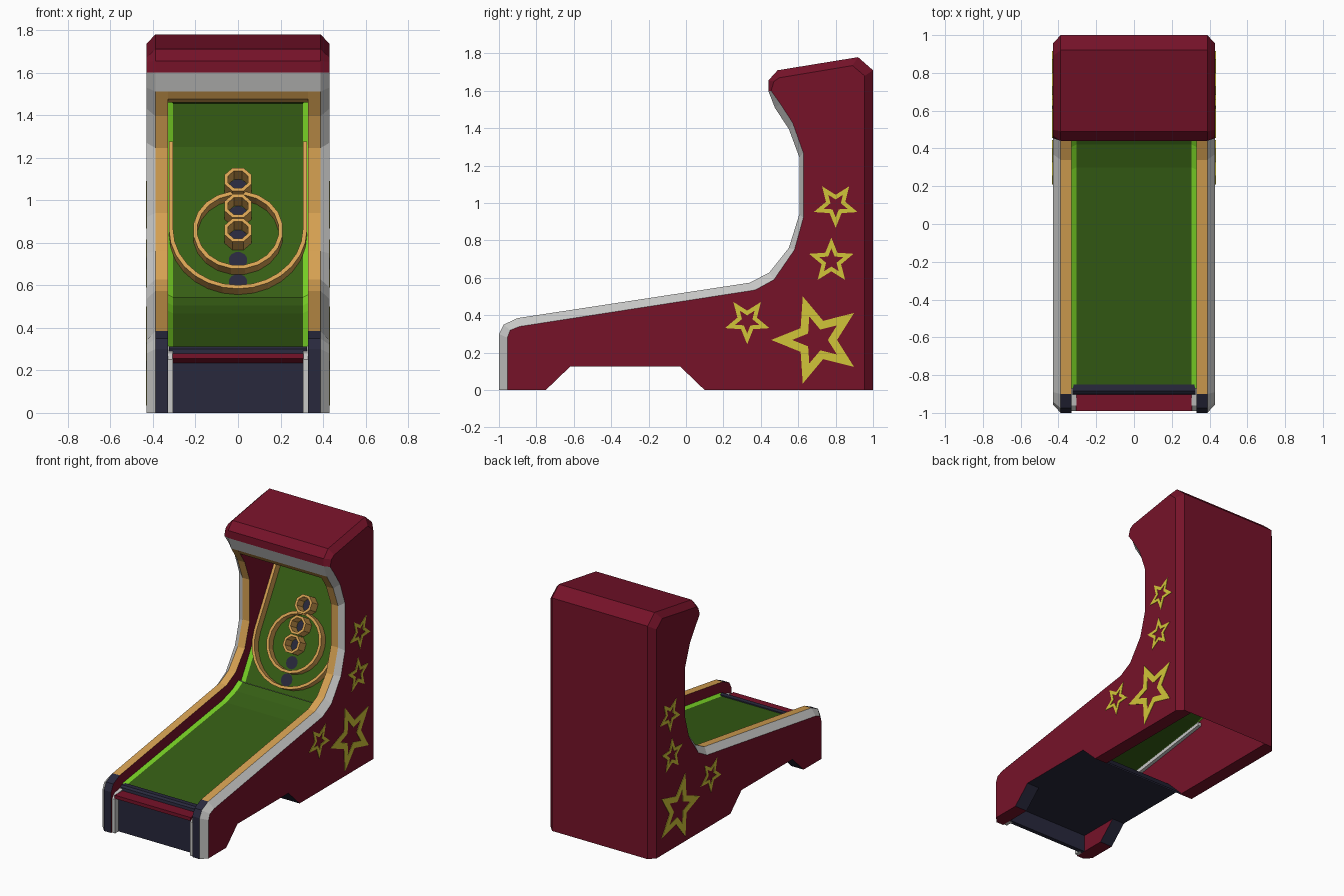
import bpy, bmesh, math
from mathutils import Vector

if "Cube" in bpy.data.objects:
    bpy.data.objects.remove(bpy.data.objects["Cube"])

def mat(name, r, g, b):
    m = bpy.data.materials.new(name)
    m.diffuse_color = (r, g, b, 1)
    m.use_nodes = True
    m.node_tree.nodes["Principled BSDF"].inputs["Base Color"].default_value = m.diffuse_color
    return m

MATS = [mat("cabinet_red", .18, .006, .022), mat("trim_grey", .58, .58, .57),
        mat("wood", .68, .36, .085), mat("navy", .021, .021, .045),
        mat("felt_green", .036, .11, .007), mat("bright_green", .2, .68, .02),
        mat("star_yellow", .64, .56, .04)]
RED, GREY, WOOD, NAVY, GREEN, LIME, YELLOW = range(7)

def finish(name, bm, recalc=True):
    bmesh.ops.remove_doubles(bm, verts=bm.verts, dist=1e-5)
    if recalc:
        bmesh.ops.recalc_face_normals(bm, faces=bm.faces)
    me = bpy.data.meshes.new(name)
    bm.to_mesh(me)
    bm.free()
    for m in MATS:
        me.materials.append(m)
    ob = bpy.data.objects.new(name, me)
    bpy.context.collection.objects.link(ob)
    return ob

def face(bm, pts, m):
    f = bm.faces.new([bm.verts.new(p) for p in pts])
    f.material_index = m

def prism(name, prof, x0, x1, m, mirror=False):
    """Extrude a (y, z) profile along x, optionally on both sides."""
    bm = bmesh.new()
    for s in ((1, -1) if mirror else (1,)):
        for x in (x0, x1):
            face(bm, [(s * x, y, z) for y, z in prof], m)
        for (a, b), (c, d) in zip(prof, prof[1:] + prof[:1]):
            face(bm, [(s * x0, a, b), (s * x1, a, b), (s * x1, c, d), (s * x0, c, d)], m)
    return finish(name, bm)

# Cabinet outline: (side-face y, z, edge y, z, kind of the segment that follows)
LOOP = [(-.955, 0, -1, 0, "trim"), (-.955, .28, -1, .30, "trim"),
        (-.94, .32, -.975, .35, "trim"), (-.89, .34, -.90, .385, "trim"),
        (.37, .535, .34, .574, "trim"), (.47, .59, .445, .628, "trim"),
        (.58, .75, .55, .76, "trim"), (.627, .92, .606, .94, "trim"),
        (.627, 1.27, .606, 1.245, "trim"), (.57, 1.43, .55, 1.395, "trim"),
        (.505, 1.53, .475, 1.51, "lip"), (.455, 1.60, .44, 1.60, "hood"),
        (.47, 1.65, .44, 1.655, "hood"), (.50, 1.67, .49, 1.71, "hood"),
        (.89, 1.735, .92, 1.78, "hood"), (.955, 1.68, 1, 1.71, "hood"),
        (.955, 0, 1, 0, "base"), (.1, 0, .1, 0, "notch"),
        (-.03, .125, -.03, .125, "notch"), (-.62, .125, -.62, .125, "notch"),
        (-.75, 0, -.75, 0, "base")]
EDGE = {"trim": GREY, "lip": GREY, "hood": RED, "base": RED, "notch": NAVY}
XS, XE, XI = .43, .388, .33

# Cabinet: side walls, chamfered trim, hood and back
bm = bmesh.new()
for s in (1, -1):
    face(bm, [(s * XS, p[0], p[1]) for p in LOOP], RED)
    face(bm, [(s * XI, p[2], p[3]) for p in LOOP], RED)
    for p, q in zip(LOOP, LOOP[1:] + LOOP[:1]):
        kind = p[4]
        face(bm, [(s * XS, p[0], p[1]), (s * XS, q[0], q[1]),
                  (s * XE, q[2], q[3]), (s * XE, p[2], p[3])], EDGE[kind])
        if kind in ("trim", "base", "notch"):
            m = EDGE[kind]
            if kind == "trim":
                m = NAVY if (p[2] + q[2]) / 2 < -.88 else WOOD
            face(bm, [(s * XE, p[2], p[3]), (s * XE, q[2], q[3]),
                      (s * XI, q[2], q[3]), (s * XI, p[2], p[3])], m)
        elif s == 1:
            face(bm, [(XE, p[2], p[3]), (XE, q[2], q[3]),
                      (-XE, q[2], q[3]), (-XE, p[2], p[3])], EDGE[kind])
finish("cabinet", bm)

# Wooden bar under the hood, with slanted inner corners
prism("hood_crossbar", [(.475, 1.51), (.50, 1.475), (.55, 1.46), (.55, 1.50)], -XE, XE, WOOD)

# Playfield: lane, hump, grey gap, target board, back wall and ceiling
PATH = [(-.86, .303), (.30, .468), (.42, .505), (.49, .545), (.52, .53),
        (.938, 1.25), (.93, 1.455), (.54, 1.468)]
bm = bmesh.new()
for i, (p, q) in enumerate(zip(PATH, PATH[1:])):
    cols = [(-.33, .012), (-.305, 0), (.305, 0), (.33, .012)]
    for j in range(3):
        (xa, ha), (xb, hb) = cols[j], cols[j + 1]
        m = GREY if i == 3 else GREEN if j == 1 else LIME
        face(bm, [(xa, p[0] - ha, p[1] + ha), (xb, p[0] - hb, p[1] + hb),
                  (xb, q[0] - hb, q[1] + hb), (xa, q[0] - ha, q[1] + ha)], m)
finish("playfield", bm, recalc=False)

# Target board frame: u across, v up the slope, n out of the board
ORIGIN = Vector((0, .52, .53))
V = Vector((0, .418, .72)).normalized()
N = Vector((0, -V.z, V.y))

def on_board(u, v, h):
    return ORIGIN + Vector((u, 0, 0)) + V * v + N * h

def band(name, outer, inner, height, closed):
    """Raised wooden wall between two (u, v) outlines."""
    bm = bmesh.new()
    n = len(outer)
    for i in range(n if closed else n - 1):
        k = (i + 1) % n
        a, b, c, d = outer[i], outer[k], inner[k], inner[i]
        face(bm, [on_board(*p, height) for p in (a, b, c, d)], WOOD)
        for e, f in ((a, b), (c, d)):
            face(bm, [on_board(*e, 0), on_board(*f, 0),
                      on_board(*f, height), on_board(*e, height)], WOOD)
    finish(name, bm)

def arc(r, v, a0, a1, n):
    return [(r * math.cos(a0 + (a1 - a0) * i / n), v + r * math.sin(a0 + (a1 - a0) * i / n))
            for i in range(n + 1)]

def circle(r, v, n):
    o = math.pi / n
    return arc(r, v, o, o + 2 * math.pi, n)[:-1]

# Scoring rings
for name, v, r, t, h, n in (("top_ring", .61, .068, .018, .08, 8),
                            ("middle_ring", .465, .068, .018, .08, 8),
                            ("lower_ring", .335, .068, .018, .08, 8),
                            ("big_ring", .35, .212, .02, .055, 20)):
    band(name, circle(r, v, n), circle(r - t, v, n), h, True)
# U-shaped outer wall
band("outer_wall", [(-.325, .83)] + arc(.325, .355, math.pi, 2 * math.pi, 14) + [(.325, .83)],
     [(-.305, .83)] + arc(.305, .355, math.pi, 2 * math.pi, 14) + [(.305, .83)], .055, False)

# Ball holes
bm = bmesh.new()
for v in (.095, .215, .335, .465, .61):
    face(bm, [on_board(a, b, .004) for a, b in circle(.045, v, 12)], NAVY)
finish("ball_holes", bm, recalc=False)

# Front: ball tray, roll, kick panel, side rails
prism("ball_tray", [(-.99, .255), (-.99, .28), (-.89, .28), (-.89, .23), (-.94, .23)],
      -.308, .308, RED)
prism("lane_end_roll", [(-.905, .27), (-.90, .30), (-.885, .312), (-.85, .312), (-.845, .27)],
      -.325, .325, NAVY)
prism("kick_panel", [(-.95, 0), (-.95, .24), (-.92, .24), (-.92, 0)], -.33, .33, NAVY)
prism("side_rail", [(-.99, 0), (-.99, .25), (-.96, .28), (-.86, .30), (.32, .466),
                    (.32, .44), (-.85, .27), (-.93, .25), (-.93, 0)], .305, .33, GREY, True)
# Underside plate following the notch
prism("underside_plate", [(-.92, .125), (-.03, .125), (.1, 0), (.1, .012), (-.025, .137),
                          (-.92, .137)], -.33, .33, NAVY)

# Hollow star plates on both sides
def star(cy, cz, r, a0):
    return [(cy + (r if i % 2 == 0 else r * .44) * math.cos(a0 + i * math.pi / 5),
             cz + (r if i % 2 == 0 else r * .44) * math.sin(a0 + i * math.pi / 5))
            for i in range(10)]

bm = bmesh.new()
for cy, cz, r, a in ((.80, .99, .123, -90), (.777, .69, .125, 90),
                     (.327, .37, .125, -90), (.70, .268, .245, 180)):
    out, inn = (star(cy, cz, k, math.radians(a)) for k in (r, r * .54))
    for s in (1, -1):
        for i in range(10):
            k = (i + 1) % 10
            quad = [out[i], out[k], inn[k], inn[i]]
            face(bm, [(s * .433, *p) for p in quad], YELLOW)
            for e, f in ((out[i], out[k]), (inn[k], inn[i])):
                face(bm, [(s * .433, *e), (s * .433, *f), (s * .43, *f), (s * .43, *e)], YELLOW)
finish("side_stars", bm)
